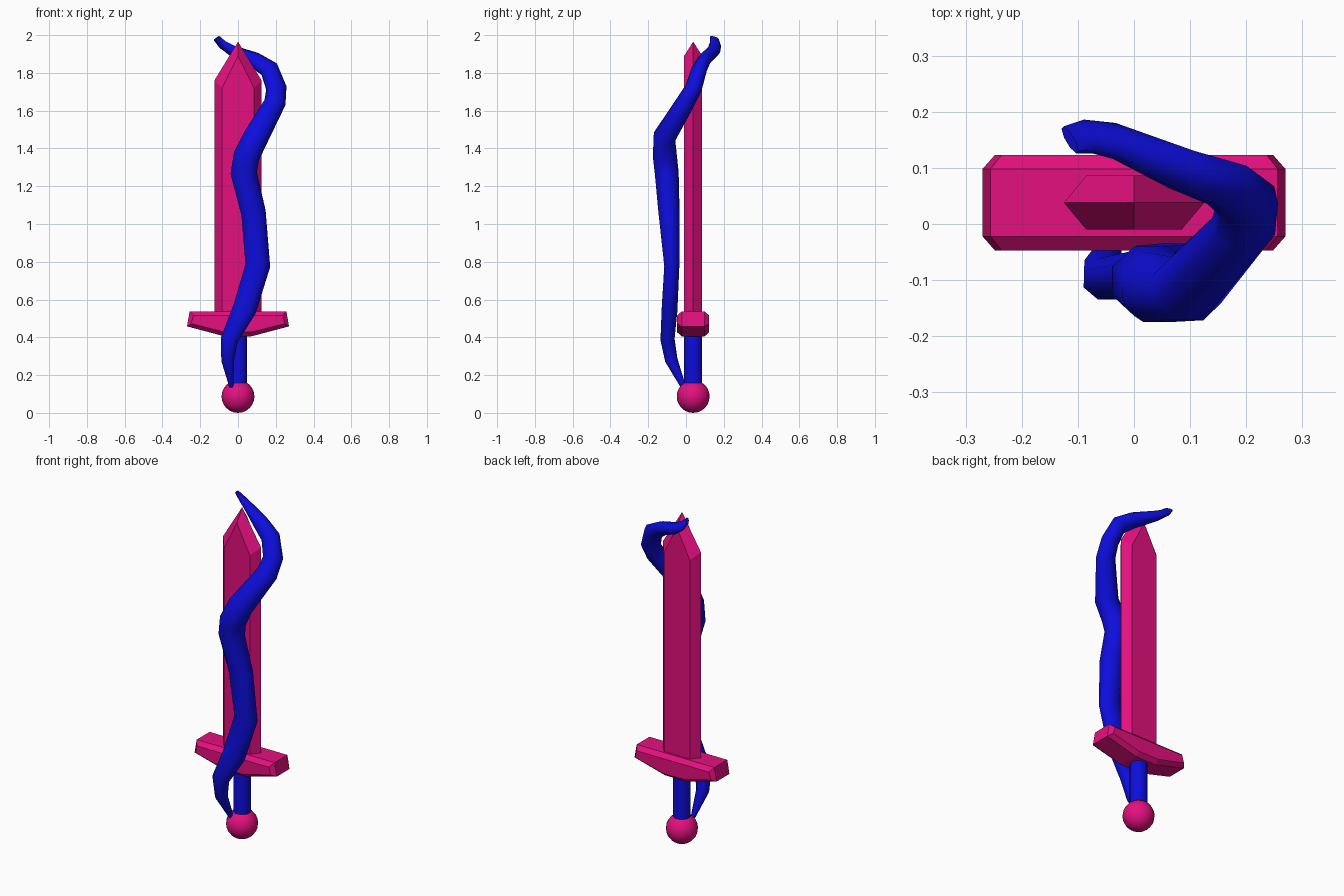
import bpy, bmesh, math
from mathutils import Vector

if "Cube" in bpy.data.objects:
    bpy.data.objects.remove(bpy.data.objects["Cube"])

YC = 0.038  # depth centre of the sword


def material(name, rgb):
    m = bpy.data.materials.new(name)
    m.diffuse_color = (*rgb, 1)
    m.use_nodes = True
    m.node_tree.nodes["Principled BSDF"].inputs["Base Color"].default_value = m.diffuse_color
    return m


PINK = material("pink", (0.78, 0.005, 0.21))
BLUE = material("blue", (0.004, 0.004, 0.72))


def loft(name, rings, mat):
    """Skin a list of equal-length closed rings and cap both ends."""
    bm = bmesh.new()
    vs = [[bm.verts.new(p) for p in r] for r in rings]
    n = len(vs[0])
    for a, b in zip(vs, vs[1:]):
        for i in range(n):
            j = (i + 1) % n
            bm.faces.new((a[i], a[j], b[j], b[i]))
    bm.faces.new(vs[0])
    bm.faces.new(vs[-1])
    bmesh.ops.recalc_face_normals(bm, faces=bm.faces)
    me = bpy.data.meshes.new(name)
    bm.to_mesh(me)
    bm.free()
    ob = bpy.data.objects.new(name, me)
    bpy.context.collection.objects.link(ob)
    me.materials.append(mat)
    return ob


def smooth(ob, angle):
    bpy.ops.object.select_all(action='DESELECT')
    ob.select_set(True)
    bpy.context.view_layer.objects.active = ob
    bpy.ops.object.shade_smooth_by_angle(angle=math.radians(angle))


def outline(half, y):
    """Mirror a half outline (x, z), listed top to bottom, across x = 0."""
    pts = half + [(-x, z) for x, z in reversed(half) if x > 0]
    return [(x, y, z) for x, z in pts]


# Blade: broad flats, sharp edge around the middle
flat = [(0, 1.89), (0.085, 1.72), (0.085, 0.5)]
edge = [(0, 1.965), (0.125, 1.76), (0.125, 0.5)]
loft("blade", [outline(flat, YC - 0.048), outline(edge, YC),
               outline(flat, YC + 0.048)], PINK)

# Crossguard: tapered profile with chamfered front and back
inner = [(0.236, 0.515), (0.248, 0.472), (0.066, 0.427)]
outer = [(0.256, 0.538), (0.27, 0.458), (0.07, 0.405)]
loft("crossguard", [outline(inner, YC - 0.085), outline(outer, YC - 0.06),
                    outline(outer, YC + 0.06), outline(inner, YC + 0.085)], PINK)

# Grip
bpy.ops.mesh.primitive_cylinder_add(vertices=16, radius=0.048, depth=0.31,
                                    location=(0, YC, 0.28))
grip = bpy.context.object
grip.name = "grip"
grip.data.materials.append(BLUE)
smooth(grip, 40)

# Pommel
bpy.ops.mesh.primitive_uv_sphere_add(segments=16, ring_count=12, radius=0.087,
                                     location=(0, YC, 0.087))
pommel = bpy.context.object
pommel.name = "pommel"
pommel.data.materials.append(PINK)
smooth(pommel, 40)

# Tentacle: x, y, z of the centre line, then the two half widths
PATH = [
    (-0.035, -0.015, 0.14, 0.012, 0.015),
    (-0.055, -0.078, 0.28, 0.036, 0.036),
    (-0.045, -0.098, 0.39, 0.050, 0.040),
    (0.035, -0.087, 0.55, 0.068, 0.045),
    (0.105, -0.075, 0.78, 0.071, 0.043),
    (0.082, -0.090, 1.06, 0.070, 0.060),
    (0.030, -0.102, 1.27, 0.075, 0.068),
    (0.045, -0.112, 1.36, 0.075, 0.068),
    (0.095, -0.115, 1.46, 0.072, 0.062),
    (0.195, -0.005, 1.64, 0.060, 0.050),
    (0.203, 0.040, 1.72, 0.056, 0.045),
    (0.165, 0.070, 1.82, 0.053, 0.040),
    (0.085, 0.097, 1.87, 0.045, 0.036),
    (-0.035, 0.148, 1.92, 0.027, 0.036),
    (-0.082, 0.156, 1.95, 0.019, 0.034),
    (-0.114, 0.150, 1.985, 0.010, 0.029),
]
SIDES = 8
pts = [Vector(p[:3]) for p in PATH]
rings, u = [], Vector((1, 0, 0))
for i, (c, p) in enumerate(zip(pts, PATH)):
    before = (c - pts[i - 1]).normalized() if i else Vector()
    after = (pts[i + 1] - c).normalized() if i + 1 < len(pts) else Vector()
    t = (before + after).normalized()
    u = (u - t * u.dot(t)).normalized()
    v = t.cross(u)
    rings.append([c + u * (p[3] * math.cos(a)) + v * (p[4] * math.sin(a))
                  for a in (math.tau * (k + 0.5) / SIDES for k in range(SIDES))])
smooth(loft("tentacle", rings, BLUE), 60)
